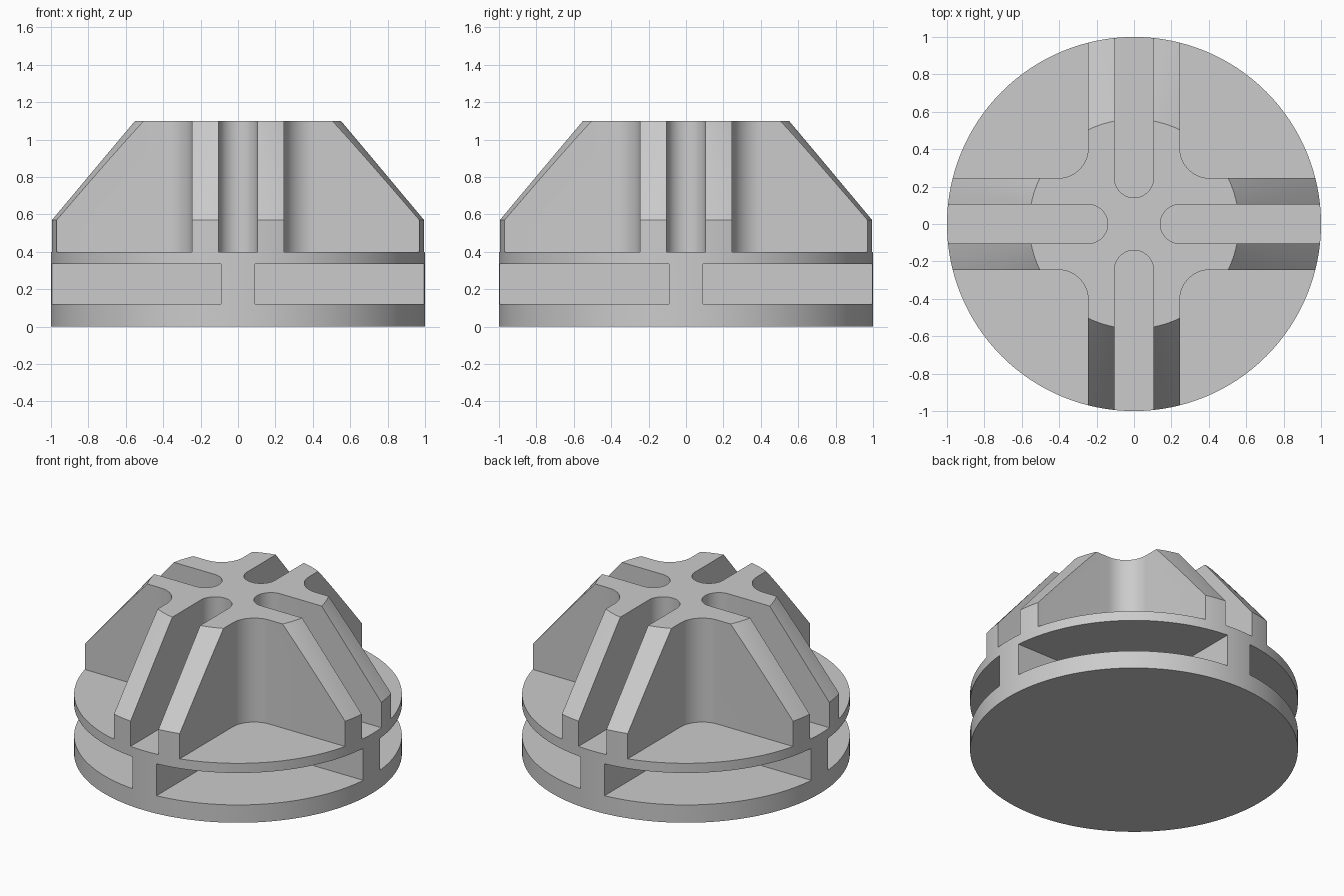
import bpy, bmesh
from math import sin, cos, pi, radians
from mathutils import Matrix

cube = bpy.data.objects.get("Cube")
if cube:
    bpy.data.objects.remove(cube, do_unlink=True)

BASE_TOP, SHOULDER, TOP = 0.4, 0.57, 1.1
ARM, FILLET = 0.245, 0.16          # cross arm half width, inner corner radius
SLOT, WEB = 0.104, 0.09            # slot and web half widths
SEGMENTS = 128

grey = bpy.data.materials.new("light grey")
grey.use_nodes = True
colour = (0.6, 0.6, 0.6, 1)
grey.diffuse_color = colour
grey.node_tree.nodes["Principled BSDF"].inputs["Base Color"].default_value = colour


def make_object(name, bm):
    bmesh.ops.recalc_face_normals(bm, faces=bm.faces)
    mesh = bpy.data.meshes.new(name)
    bm.to_mesh(mesh)
    bm.free()
    mesh.materials.append(grey)
    obj = bpy.data.objects.new(name, mesh)
    bpy.context.collection.objects.link(obj)
    return obj


def arc(cx, cy, r, start, end, steps=16):
    angles = [radians(start + (end - start) * i / steps) for i in range(steps + 1)]
    return [(cx + r * cos(a), cy + r * sin(a)) for a in angles]


def four_prisms(name, outline, z0, z1):
    """Extrude an outline upward and repeat it at each quarter turn."""
    bm = bmesh.new()
    for quarter in range(4):
        turn = Matrix.Rotation(quarter * pi / 2, 4, 'Z')
        face = bm.faces.new([bm.verts.new((x, y, z0)) for x, y in outline])
        top = bmesh.ops.extrude_face_region(bm, geom=[face])["geom"]
        raised = [v for v in top if isinstance(v, bmesh.types.BMVert)]
        bmesh.ops.translate(bm, verts=raised, vec=(0, 0, z1 - z0))
        bmesh.ops.transform(bm, matrix=turn, verts=list(face.verts) + raised)
    cutter = make_object(name, bm)
    cutter.hide_render = True
    return cutter


# Turned body: drum with a conical upper part
bm = bmesh.new()
rings = []
for r, z in [(1, 0), (1, SHOULDER), (0.56, TOP)]:
    rings.append([bm.verts.new((r * cos(2 * pi * i / SEGMENTS),
                                r * sin(2 * pi * i / SEGMENTS), z))
                  for i in range(SEGMENTS)])
for low, high in zip(rings, rings[1:]):
    for i in range(SEGMENTS):
        j = (i + 1) % SEGMENTS
        bm.faces.new((low[i], low[j], high[j], high[i]))
bm.faces.new(rings[0])
bm.faces.new(rings[-1])
body = make_object("hub_body", bm)

# Filleted corner cuts that leave a cross
c = ARM + FILLET
corner = arc(c, c, FILLET, 180, 270) + [(1.3, ARM), (1.3, 1.3), (ARM, 1.3)]
# Round-ended slots along each arm
slot = arc(ARM, 0, SLOT, 90, 270, 32) + [(1.3, -SLOT), (1.3, SLOT)]
# Side pockets in the drum, leaving a thin cross web
pocket = [(WEB, WEB), (1.3, WEB), (1.3, 1.3), (WEB, 1.3)]

cutters = [four_prisms("corner_cutter", corner, BASE_TOP, 1.3),
           four_prisms("slot_cutter", slot, BASE_TOP, 1.3),
           four_prisms("pocket_cutter", pocket, 0.12, 0.335)]

bpy.ops.object.select_all(action='DESELECT')
body.select_set(True)
bpy.context.view_layer.objects.active = body
for cutter in cutters:
    mod = body.modifiers.new(cutter.name, 'BOOLEAN')
    mod.operation = 'DIFFERENCE'
    mod.solver = 'EXACT'
    mod.object = cutter
    bpy.ops.object.modifier_apply(modifier=mod.name)
    bpy.data.objects.remove(cutter, do_unlink=True)

bpy.ops.object.shade_smooth_by_angle(angle=radians(30))
